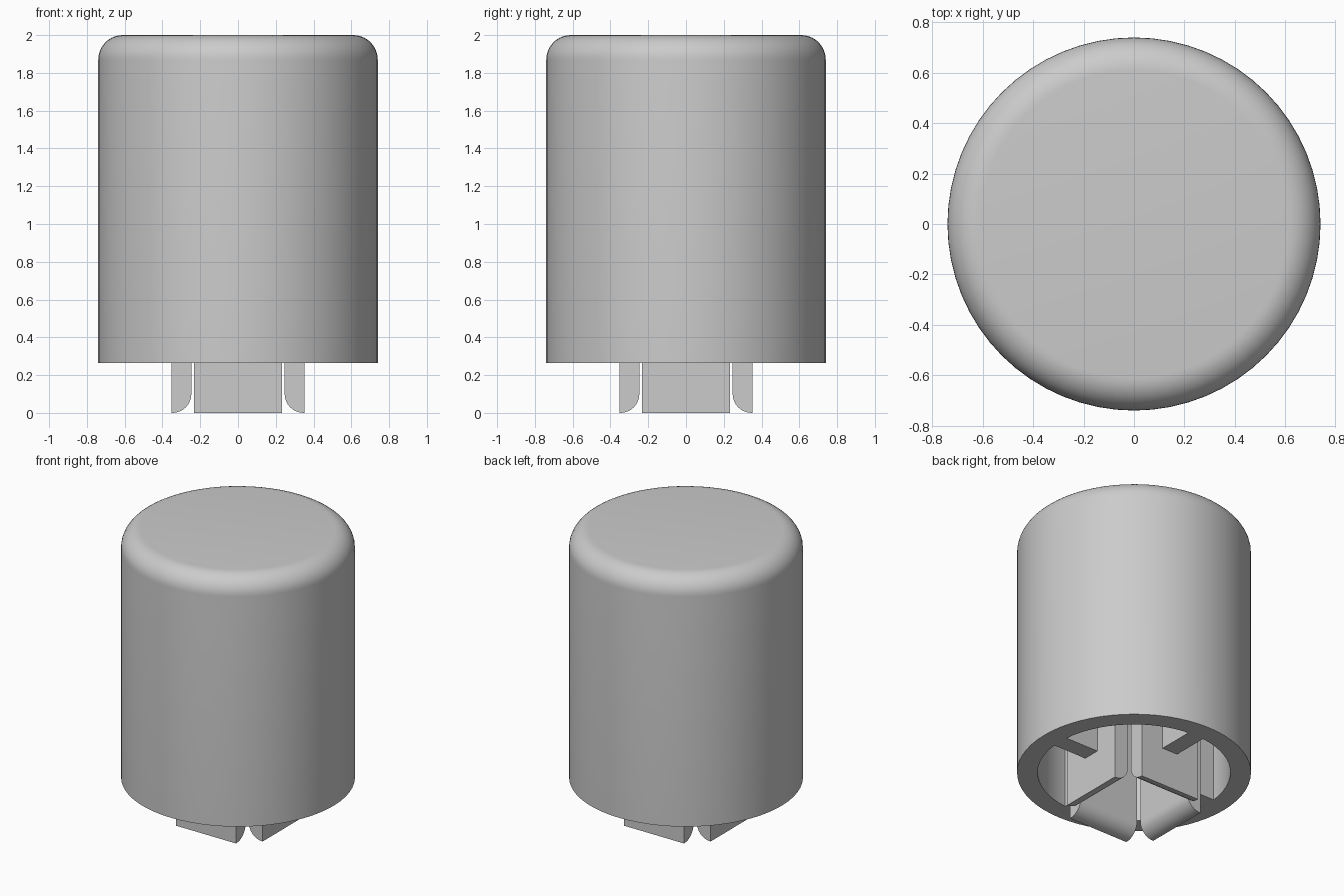
import bpy, bmesh, math
from mathutils import Matrix, Vector

if "Cube" in bpy.data.objects:
    bpy.data.objects.remove(bpy.data.objects["Cube"])

R, WALL, BASE, TOP = 0.74, 0.13, 0.265, 2.0
CEIL = TOP - WALL
FILLET = 0.13
SEGMENTS = 64

grey = bpy.data.materials.new("grey_plastic")
grey.diffuse_color = (0.6, 0.6, 0.6, 1)
grey.use_nodes = True
grey.node_tree.nodes["Principled BSDF"].inputs["Base Color"].default_value = grey.diffuse_color


def finish(name, bm):
    bmesh.ops.recalc_face_normals(bm, faces=bm.faces)
    mesh = bpy.data.meshes.new(name)
    bm.to_mesh(mesh)
    bm.free()
    mesh.materials.append(grey)
    ob = bpy.data.objects.new(name, mesh)
    bpy.context.collection.objects.link(ob)
    bpy.ops.object.select_all(action='DESELECT')
    ob.select_set(True)
    bpy.context.view_layer.objects.active = ob
    bpy.ops.object.shade_smooth_by_angle(angle=math.radians(30))
    return ob


def prism(name, profile, half_width, angle):
    """Extrude an (x, z) profile across y, then turn it about z."""
    bm = bmesh.new()
    face = bm.faces.new([bm.verts.new((x, -half_width, z)) for x, z in profile])
    ext = bmesh.ops.extrude_face_region(bm, geom=[face])
    verts = [g for g in ext["geom"] if isinstance(g, bmesh.types.BMVert)]
    bmesh.ops.translate(bm, verts=verts, vec=Vector((0, 2 * half_width, 0)))
    bm.transform(Matrix.Rotation(angle, 4, 'Z'))
    return finish(name, bm)


# Hollow cap: closed wall profile with a rounded top edge, lathed about z
arc = [(R - FILLET + FILLET * math.cos(a), TOP - FILLET + FILLET * math.sin(a))
       for a in [math.pi / 2 * i / 10 for i in range(11)]]
profile = [(0, CEIL), (R - WALL, CEIL), (R - WALL, BASE), (R, BASE)] + arc + [(0, TOP)]
bm = bmesh.new()
pts = [bm.verts.new((x, 0, z)) for x, z in profile]
edges = [bm.edges.new(pair) for pair in zip(pts, pts[1:])]
bmesh.ops.spin(bm, geom=pts + edges, cent=(0, 0, 0), axis=(0, 0, 1),
               angle=math.tau, steps=SEGMENTS, use_duplicate=False)
bmesh.ops.remove_doubles(bm, verts=bm.verts, dist=1e-4)
finish("cap_shell", bm)

# Four clip fingers (rounded inner lower edge), each tied to the wall by a rib
IN, OUT, ROUND = 0.247, 0.353, 0.1
finger = [(OUT, CEIL + 0.01), (OUT, 0)]
finger += [(IN + ROUND - ROUND * math.sin(a), ROUND - ROUND * math.cos(a))
           for a in [math.pi / 2 * i / 8 for i in range(9)]]
finger += [(IN, CEIL + 0.01)]
rib = [(OUT - 0.01, BASE), (R - WALL + 0.02, BASE),
       (R - WALL + 0.02, CEIL + 0.01), (OUT - 0.01, CEIL + 0.01)]
for i in range(4):
    prism(f"clip_finger_{i + 1}", finger, 0.232, i * math.pi / 2)
    prism(f"support_rib_{i + 1}", rib, 0.06, i * math.pi / 2)
